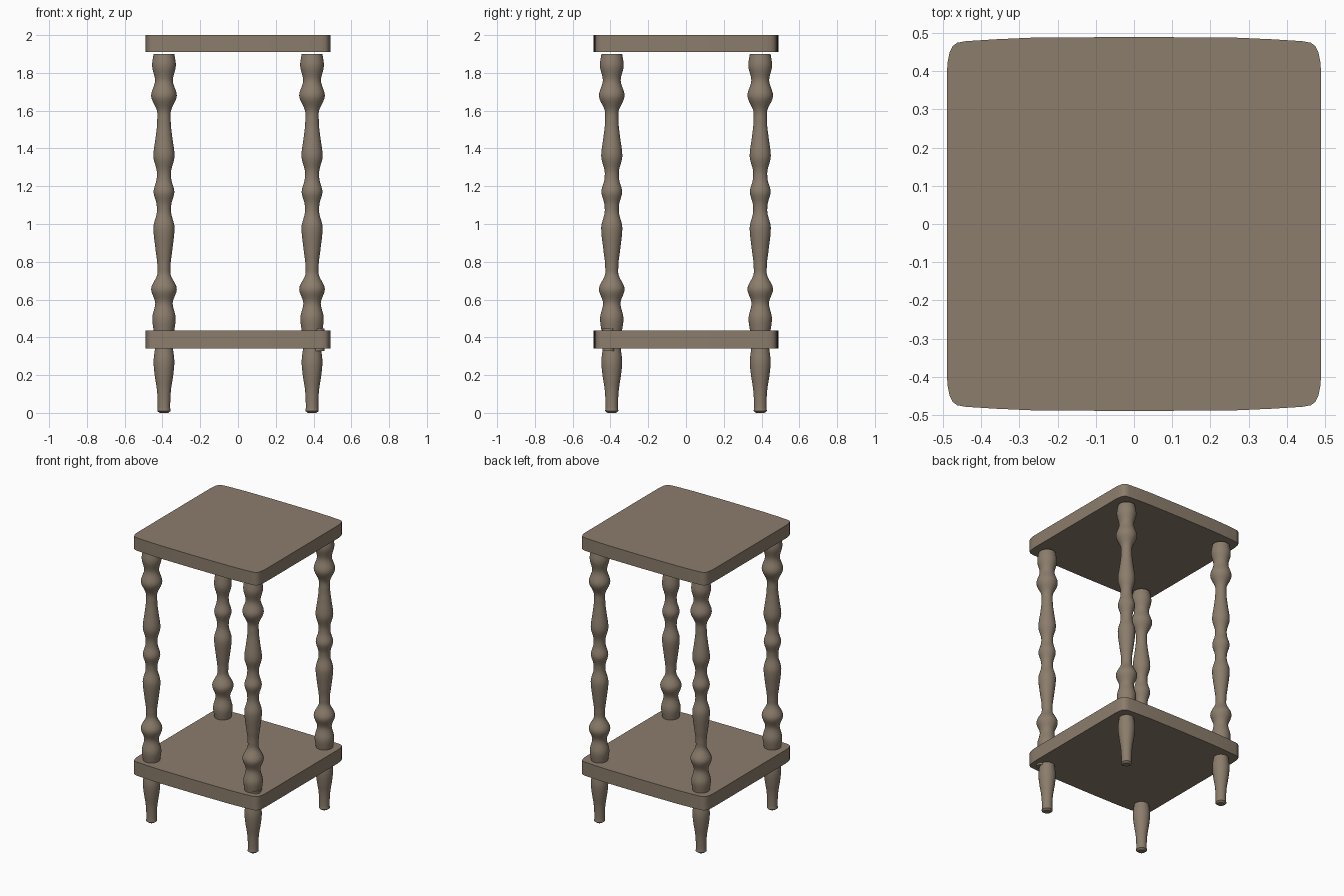
import bpy, bmesh, math

if "Cube" in bpy.data.objects:
    bpy.data.objects.remove(bpy.data.objects["Cube"])

wood = bpy.data.materials.new("brown_wood")
wood.diffuse_color = (0.26, 0.205, 0.15, 1)
wood.use_nodes = True
wood.node_tree.nodes["Principled BSDF"].inputs["Base Color"].default_value = wood.diffuse_color


def finish(name, bm, loc=(0, 0, 0)):
    bmesh.ops.recalc_face_normals(bm, faces=bm.faces)
    mesh = bpy.data.meshes.new(name)
    bm.to_mesh(mesh)
    bm.free()
    mesh.materials.append(wood)
    ob = bpy.data.objects.new(name, mesh)
    bpy.context.collection.objects.link(ob)
    ob.location = loc
    bpy.ops.object.select_all(action='DESELECT')
    ob.select_set(True)
    bpy.context.view_layer.objects.active = ob
    bpy.ops.object.shade_smooth_by_angle(angle=math.radians(35))
    return ob


def smooth_profile(pts, steps=5):
    """Hermite curve through (z, r) points, flat at every swell and neck."""
    tan = [0.0] * len(pts)
    for i in range(1, len(pts) - 1):
        (z0, r0), (z1, r1), (z2, r2) = pts[i - 1:i + 2]
        if (r1 - r0) * (r2 - r1) > 0:
            tan[i] = (r2 - r0) / (z2 - z0)
    tan[0] = (pts[1][1] - pts[0][1]) / (pts[1][0] - pts[0][0])
    tan[-1] = (pts[-1][1] - pts[-2][1]) / (pts[-1][0] - pts[-2][0])
    out = []
    for i in range(len(pts) - 1):
        (z0, r0), (z1, r1) = pts[i:i + 2]
        h = z1 - z0
        for k in range(steps):
            t = k / steps
            r = ((2*t**3 - 3*t**2 + 1) * r0 + (t**3 - 2*t**2 + t) * h * tan[i]
                 + (3*t**2 - 2*t**3) * r1 + (t**3 - t**2) * h * tan[i + 1])
            out.append((z0 + h * t, r))
    return out + [pts[-1]]


def turned(name, prof, loc, sides=32):
    """Capped solid of revolution about z."""
    bm = bmesh.new()
    rings = [[bm.verts.new((r * math.cos(a), r * math.sin(a), z))
              for a in (2 * math.pi * k / sides for k in range(sides))]
             for z, r in prof]
    for lo, hi in zip(rings, rings[1:]):
        for k in range(sides):
            j = (k + 1) % sides
            bm.faces.new((lo[k], lo[j], hi[j], hi[k]))
    bm.faces.new(rings[0])
    bm.faces.new(rings[-1])
    return finish(name, bm, loc)


# One quarter of the shelf outline, mirrored to all four corners
quarter = [(0.49, 0.0), (0.49, 0.40), (0.488, 0.425), (0.483, 0.45),
           (0.475, 0.466), (0.463, 0.475), (0.44, 0.479), (0.36, 0.484),
           (0.27, 0.488), (0.14, 0.489), (0.0, 0.49)]
half = quarter + [(-x, y) for x, y in reversed(quarter[:-1])]
outline = half + [(x, -y) for x, y in reversed(half[1:-1])]


def shelf(name, z0, z1):
    bm = bmesh.new()
    face = bm.faces.new([bm.verts.new((x, y, z0)) for x, y in outline])
    ext = bmesh.ops.extrude_face_region(bm, geom=[face], use_keep_orig=True)
    for v in ext["geom"]:
        if isinstance(v, bmesh.types.BMVert):
            v.co.z = z1
    finish(name, bm)


shelf("top_shelf", 1.91, 2.0)
shelf("lower_shelf", 0.34, 0.435)

# Turned spindle between the shelves, and the tapered foot below
spindle = smooth_profile([
    (0.42, 0.052), (0.50, 0.062), (0.58, 0.046), (0.655, 0.068),
    (0.73, 0.036), (0.78, 0.035), (0.86, 0.044), (0.98, 0.056),
    (1.07, 0.037), (1.11, 0.040), (1.17, 0.055), (1.23, 0.040),
    (1.27, 0.037), (1.36, 0.056), (1.46, 0.044), (1.54, 0.036),
    (1.60, 0.037), (1.68, 0.068), (1.76, 0.047), (1.84, 0.063),
    (1.90, 0.055)])
foot = [(0.0, 0.022), (0.008, 0.033)] + smooth_profile([
    (0.01, 0.035), (0.03, 0.033), (0.12, 0.037), (0.20, 0.049),
    (0.27, 0.055), (0.345, 0.047)])

for fy, depth in (("front", -0.393), ("back", 0.393)):
    for fx, side in (("left", -0.392), ("right", 0.392)):
        turned(f"{fy}_{fx}_spindle", spindle, (side, depth, 0))
        turned(f"{fy}_{fx}_foot", foot, (side, depth, 0))

# Small peg through the lower shelf at the front right leg
turned("shelf_peg", [(0.327, 0.032), (0.448, 0.032)], (0.425, -0.41, 0), 24)
